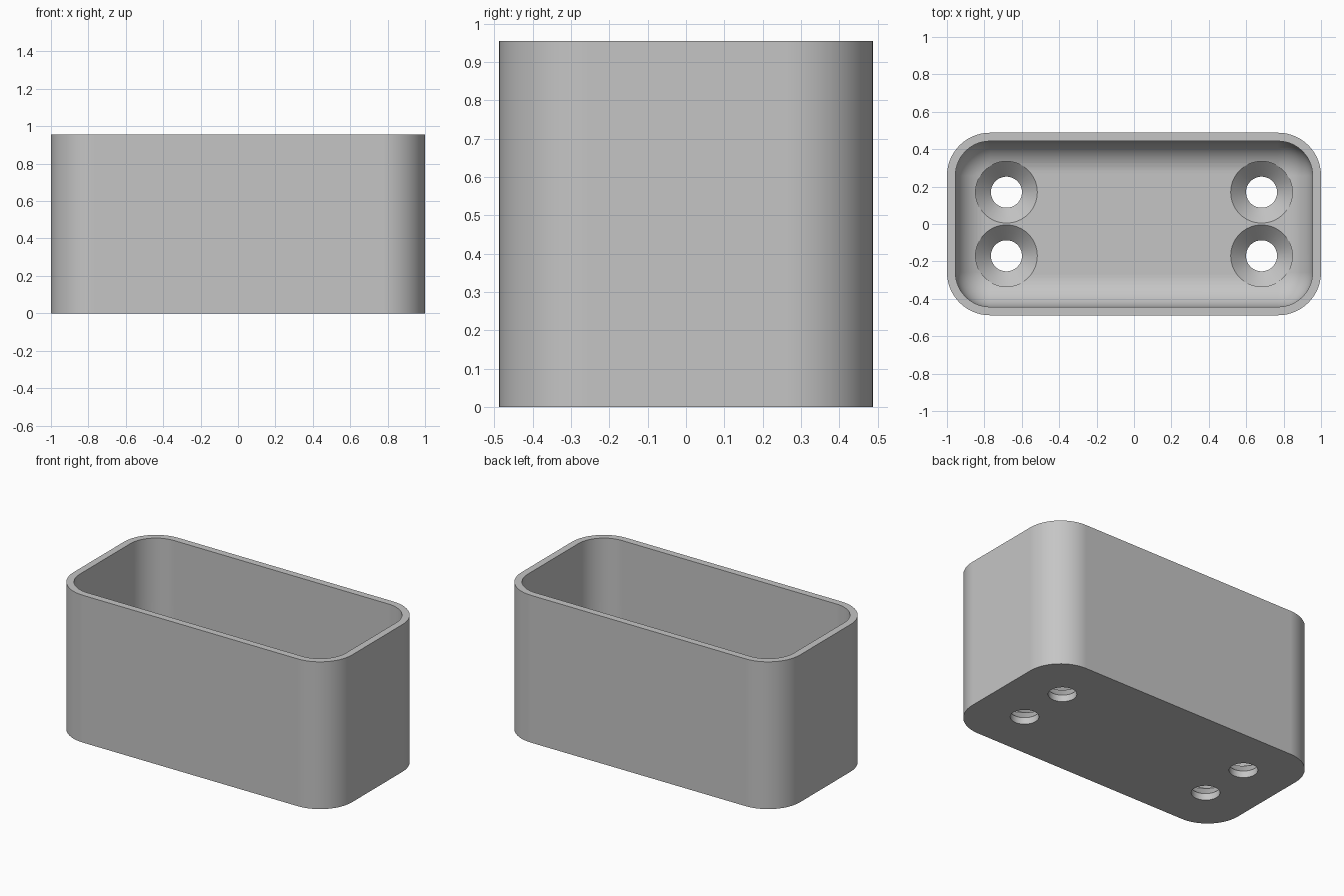
import bpy, bmesh
from math import sin, cos, pi, radians

if "Cube" in bpy.data.objects:
    bpy.data.objects.remove(bpy.data.objects["Cube"], do_unlink=True)

HALF_X, HALF_Y, HEIGHT = 1.0, 0.488, 0.955
WALL, FLOOR = 0.045, 0.125
CORNER, FILLET = 0.23, 0.175
HOLE_X, HOLE_Y, HOLE_R, SINK_R = 0.682, 0.17, 0.083, 0.165
STEPS = 14

grey = bpy.data.materials.new("light grey")
grey.use_nodes = True
colour = (0.56, 0.56, 0.56, 1)
grey.diffuse_color = colour
grey.node_tree.nodes["Principled BSDF"].inputs["Base Color"].default_value = colour


def rounded_ring(bm, inset, z):
    """Rounded rectangle outline, moved inwards by inset."""
    r, ring = CORNER - inset, []
    for i, (sx, sy) in enumerate([(1, 1), (-1, 1), (-1, -1), (1, -1)]):
        for k in range(STEPS + 1):
            a = (i + k / STEPS) * pi / 2
            ring.append(bm.verts.new((sx * (HALF_X - CORNER) + r * cos(a),
                                      sy * (HALF_Y - CORNER) + r * sin(a), z)))
    return ring


def circle_ring(bm, radius, z, x, y, sides=64):
    return [bm.verts.new((x + radius * cos(2 * pi * k / sides),
                          y + radius * sin(2 * pi * k / sides), z)) for k in range(sides)]


def loft(bm, rings):
    """Skin the rings in order and cap both ends."""
    for a, b in zip(rings, rings[1:]):
        n = len(a)
        for k in range(n):
            bm.faces.new((a[k], a[(k + 1) % n], b[(k + 1) % n], b[k]))
    bm.faces.new(rings[0])
    bm.faces.new(rings[-1])


def make_object(name, bm):
    bmesh.ops.recalc_face_normals(bm, faces=bm.faces)
    mesh = bpy.data.meshes.new(name)
    bm.to_mesh(mesh)
    bm.free()
    mesh.materials.append(grey)
    obj = bpy.data.objects.new(name, mesh)
    bpy.context.collection.objects.link(obj)
    return obj


# Open box: outer wall, rim, inner wall and rounded inner floor edge
bm = bmesh.new()
profile = [(0, 0), (0, HEIGHT), (WALL, HEIGHT)]
for k in range(STEPS + 1):
    a = k / STEPS * pi / 2
    profile.append((WALL + FILLET * (1 - cos(a)), FLOOR + FILLET * (1 - sin(a))))
loft(bm, [rounded_ring(bm, inset, z) for inset, z in profile])
box = make_object("open_box", bm)

# Four countersunk screw holes through the floor
bm = bmesh.new()
sink_top = FLOOR
sink_bottom = FLOOR - (SINK_R - HOLE_R)
for sx in (-1, 1):
    for sy in (-1, 1):
        steps = [(HOLE_R, -0.1), (HOLE_R, sink_bottom), (SINK_R, sink_top), (SINK_R, 0.5)]
        loft(bm, [circle_ring(bm, r, z, sx * HOLE_X, sy * HOLE_Y) for r, z in steps])
cutter = make_object("screw_hole_cutter", bm)
cutter.hide_render = True

cut = box.modifiers.new("screw_holes", "BOOLEAN")
cut.operation = "DIFFERENCE"
cut.solver = "EXACT"
cut.object = cutter

bpy.ops.object.select_all(action="DESELECT")
bpy.context.view_layer.objects.active = box
box.select_set(True)
bpy.ops.object.modifier_apply(modifier=cut.name)
bpy.data.objects.remove(cutter, do_unlink=True)

# Smooth rounded walls with crisp rims and holes
bpy.ops.object.shade_smooth_by_angle(angle=radians(30))
weighted = box.modifiers.new("clean_normals", "WEIGHTED_NORMAL")
weighted.keep_sharp = True
